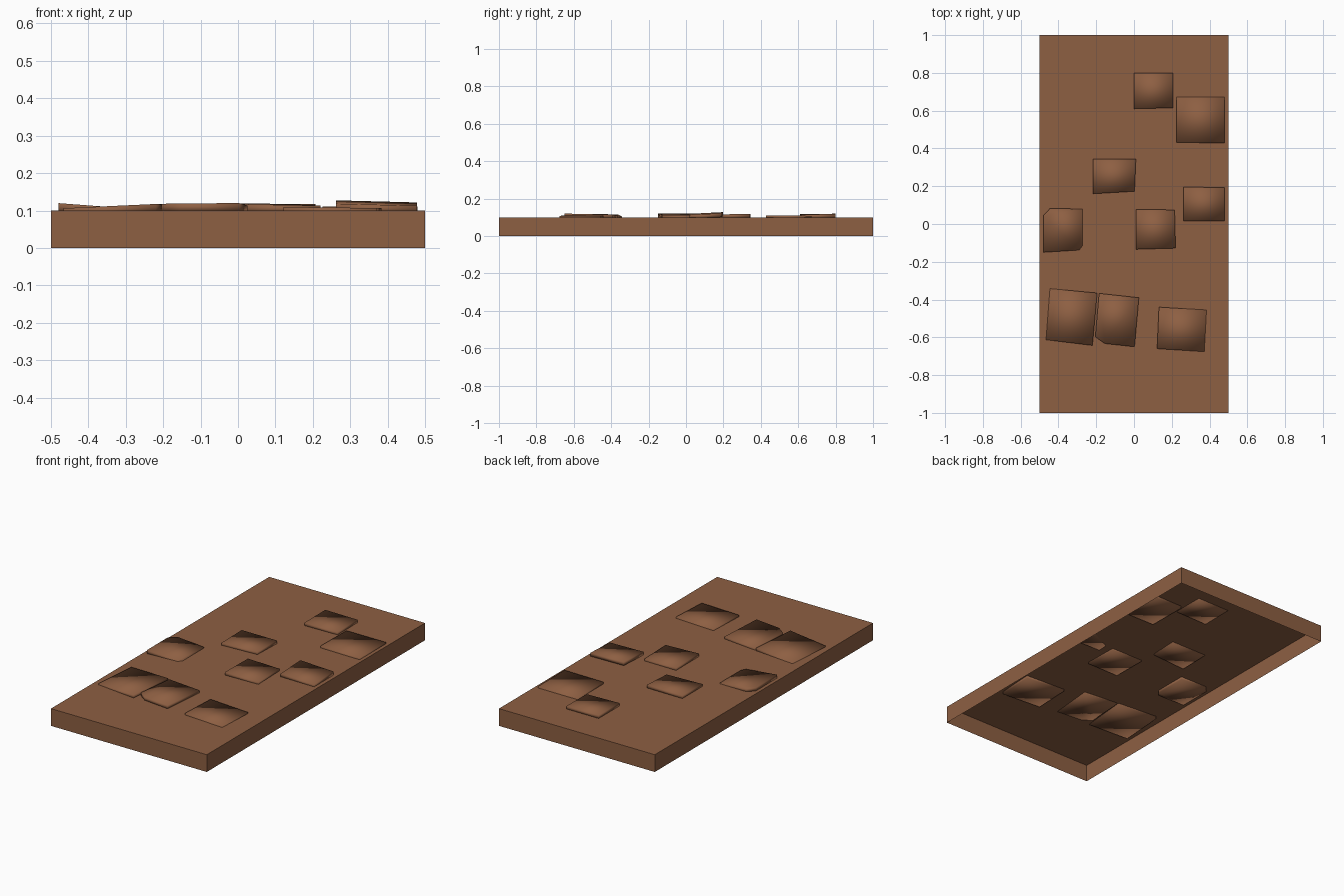
import bpy, bmesh

if "Cube" in bpy.data.objects:
    bpy.data.objects.remove(bpy.data.objects["Cube"])

brown = bpy.data.materials.new("earth brown")
brown.diffuse_color = (0.27, 0.115, 0.055, 1)
brown.use_nodes = True
brown.node_tree.nodes["Principled BSDF"].inputs["Base Color"].default_value = brown.diffuse_color


def finish(name, bm, smooth):
    bmesh.ops.recalc_face_normals(bm, faces=bm.faces)
    me = bpy.data.meshes.new(name)
    bm.to_mesh(me)
    bm.free()
    me.materials.append(brown)
    for p in me.polygons:
        p.use_smooth = smooth
    ob = bpy.data.objects.new(name, me)
    bpy.context.collection.objects.link(ob)


# ground slab: box open at the bottom
bm = bmesh.new()
bmesh.ops.create_cube(bm, size=1)
for v in bm.verts:
    v.co = (v.co.x, v.co.y * 2, (v.co.z + 0.5) * 0.1)
bmesh.ops.delete(bm, geom=[f for f in bm.faces if f.calc_center_median().z < 0.01],
                 context='FACES_ONLY')
finish("ground_slab", bm, False)
# the open shell must face outwards
slab = bpy.data.objects["ground_slab"].data
if max(slab.polygons, key=lambda p: p.center.z).normal.z < 0:
    slab.flip_normals()


# paving stone: tilted thin slab, sunk slightly into the ground
def stone(outline, z, sx=0.0, sy=0.0, thick=0.021):
    cx = (min(p[0] for p in outline) + max(p[0] for p in outline)) / 2
    cy = (min(p[1] for p in outline) + max(p[1] for p in outline)) / 2
    bm = bmesh.new()
    rings = []
    for dz in (0, -thick):
        rings.append([bm.verts.new((x, y, z + dz + sx * (x - cx) + sy * (y - cy)))
                      for x, y in outline])
    top, low = rings
    bm.faces.new(top)
    bm.faces.new(low[::-1])
    n = len(top)
    for i in range(n):
        j = (i + 1) % n
        bm.faces.new((top[i], low[i], low[j], top[j]))
    finish("paving_stone", bm, True)


# outline, centre height, slope in x, slope in y
stones = [
    ([(0, .61), (.207, .615), (.207, .8), (0, .8)], .117, -.01, .01),
    ([(.226, .432), (.48, .428), (.48, .672), (.226, .672)], .109, 0, -.01),
    ([(-.218, .16), (.003, .173), (.01, .343), (-.218, .345)], .116, .005, .02),
    ([(.262, .017), (.478, .015), (.478, .192), (.262, .197)], .120, -.025, .05),
    ([(-.48, -.15), (-.29, -.138), (-.273, -.115), (-.273, .08),
      (-.445, .082), (-.48, .045)], .112, -.075, 0),
    ([(.01, -.134), (.22, -.128), (.215, .075), (.01, .077)], .114, -.02, -.01),
    ([(-.466, -.613), (-.22, -.643), (-.195, -.365), (-.445, -.342)], .111, .045, -.01),
    ([(-.205, -.597), (-.155, -.633), (.003, -.65), (.026, -.39), (-.185, -.367)],
     .116, .003, -.025),
    ([(.122, -.66), (.372, -.676), (.384, -.455), (.132, -.44)], .108, -.012, 0),
]
for s in stones:
    stone(*s)
